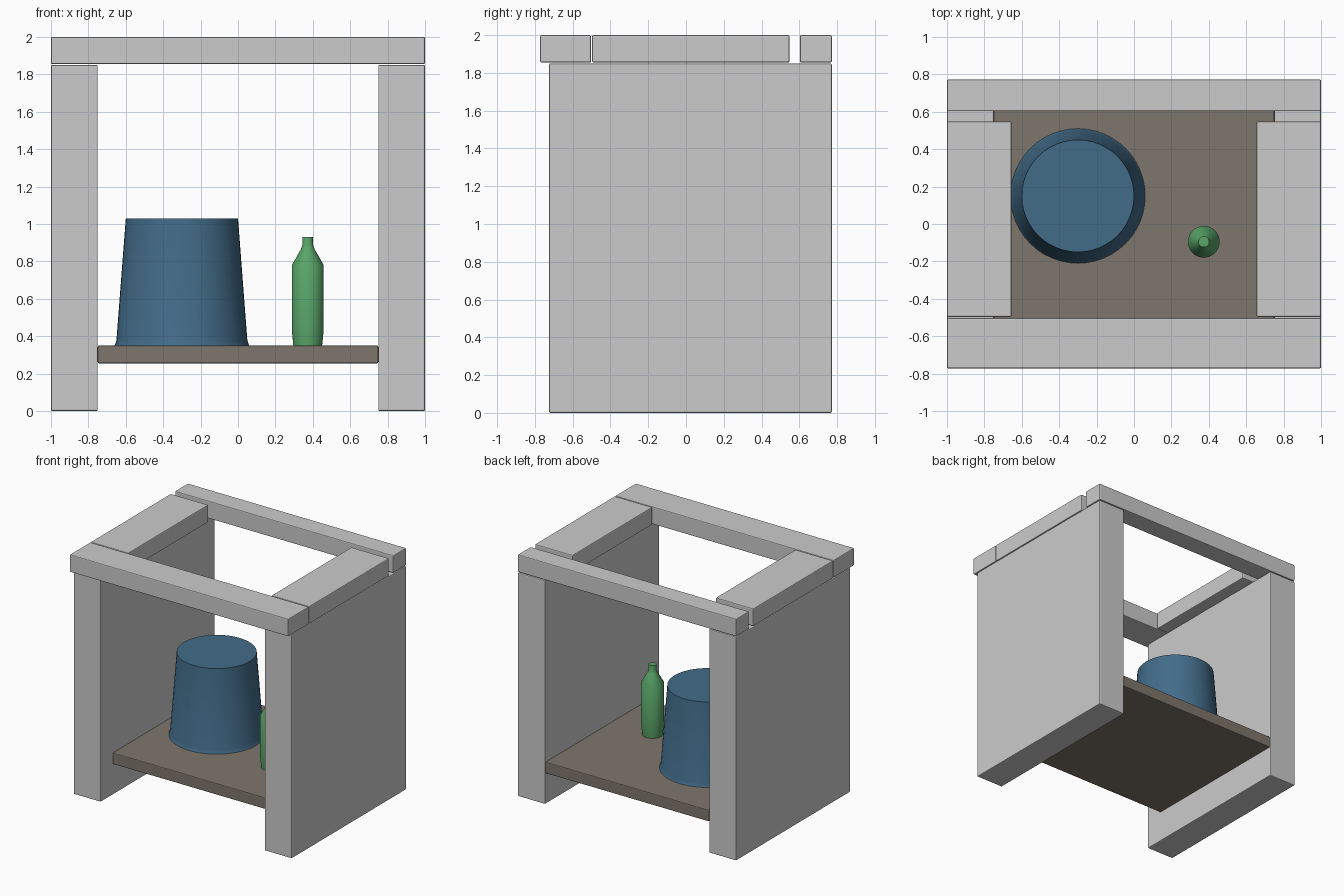
import bpy, bmesh
from math import radians

if "Cube" in bpy.data.objects:
    bpy.data.objects.remove(bpy.data.objects["Cube"])


def material(name, rgb):
    m = bpy.data.materials.new(name)
    m.diffuse_color = (*rgb, 1)
    m.use_nodes = True
    m.node_tree.nodes["Principled BSDF"].inputs["Base Color"].default_value = m.diffuse_color
    return m


def link(name, bm, mat=None):
    mesh = bpy.data.meshes.new(name)
    bmesh.ops.recalc_face_normals(bm, faces=bm.faces)
    bm.to_mesh(mesh)
    bm.free()
    ob = bpy.data.objects.new(name, mesh)
    bpy.context.collection.objects.link(ob)
    if mat:
        mesh.materials.append(mat)
    return ob


def slab(name, x, y, z, mat=None, bevel=0.007):
    bm = bmesh.new()
    bmesh.ops.create_cube(bm, size=1)
    for v in bm.verts:
        v.co = [(a + b) / 2 + c * (b - a) for (a, b), c in zip((x, y, z), v.co)]
    ob = link(name, bm, mat)
    mod = ob.modifiers.new("bevel", 'BEVEL')
    mod.width, mod.segments = bevel, 2
    return ob


def lathe(name, center, profile, mat, sides=48):
    bm = bmesh.new()
    bmesh.ops.create_circle(bm, segments=sides, radius=1, cap_ends=False)
    base = list(bm.verts)
    unit = [v.co.copy() for v in base]
    bmesh.ops.delete(bm, geom=base, context='VERTS')
    rings = [[bm.verts.new((center[0] + r * u.x, center[1] + r * u.y, z)) for u in unit]
             for r, z in profile]
    for lo, hi in zip(rings, rings[1:]):
        for i in range(sides):
            j = (i + 1) % sides
            bm.faces.new((lo[i], lo[j], hi[j], hi[i]))
    bm.faces.new(rings[0])
    bm.faces.new(rings[-1])
    ob = link(name, bm, mat)
    bpy.ops.object.select_all(action='DESELECT')
    ob.select_set(True)
    bpy.context.view_layer.objects.active = ob
    bpy.ops.object.shade_smooth_by_angle(angle=radians(30))


brown = material("shelf_brown", (0.21, 0.18, 0.15))
blue = material("bucket_blue", (0.055, 0.15, 0.25))
green = material("bottle_green", (0.1, 0.38, 0.14))

# Side walls and the side rails on top of them
for side, s in (("left", -1), ("right", 1)):
    slab(side + "_wall", sorted((s, s * 0.75)), (-0.725, 0.772), (0, 1.85))
    slab(side + "_top_rail", sorted((s, s * 0.655)), (-0.497, 0.548), (1.855, 2))

# Front and back rails of the top frame
slab("front_top_rail", (-1, 1), (-0.772, -0.503), (1.855, 2))
slab("back_top_rail", (-1, 1), (0.603, 0.772), (1.855, 2))

# Low shelf between the walls
slab("shelf", (-0.75, 0.75), (-0.57, 0.77), (0.255, 0.35), brown)

# Upturned bucket with a slightly flared rim
lathe("bucket", (-0.3, 0.15),
      [(0.36, 0.35), (0.357, 0.356), (0.35, 0.378), (0.3, 1.03)], blue)

# Bottle
lathe("bottle", (0.373, -0.095),
      [(0.077, 0.35), (0.085, 0.43), (0.085, 0.78), (0.037, 0.865),
       (0.029, 0.885), (0.029, 0.93)], green, 32)
